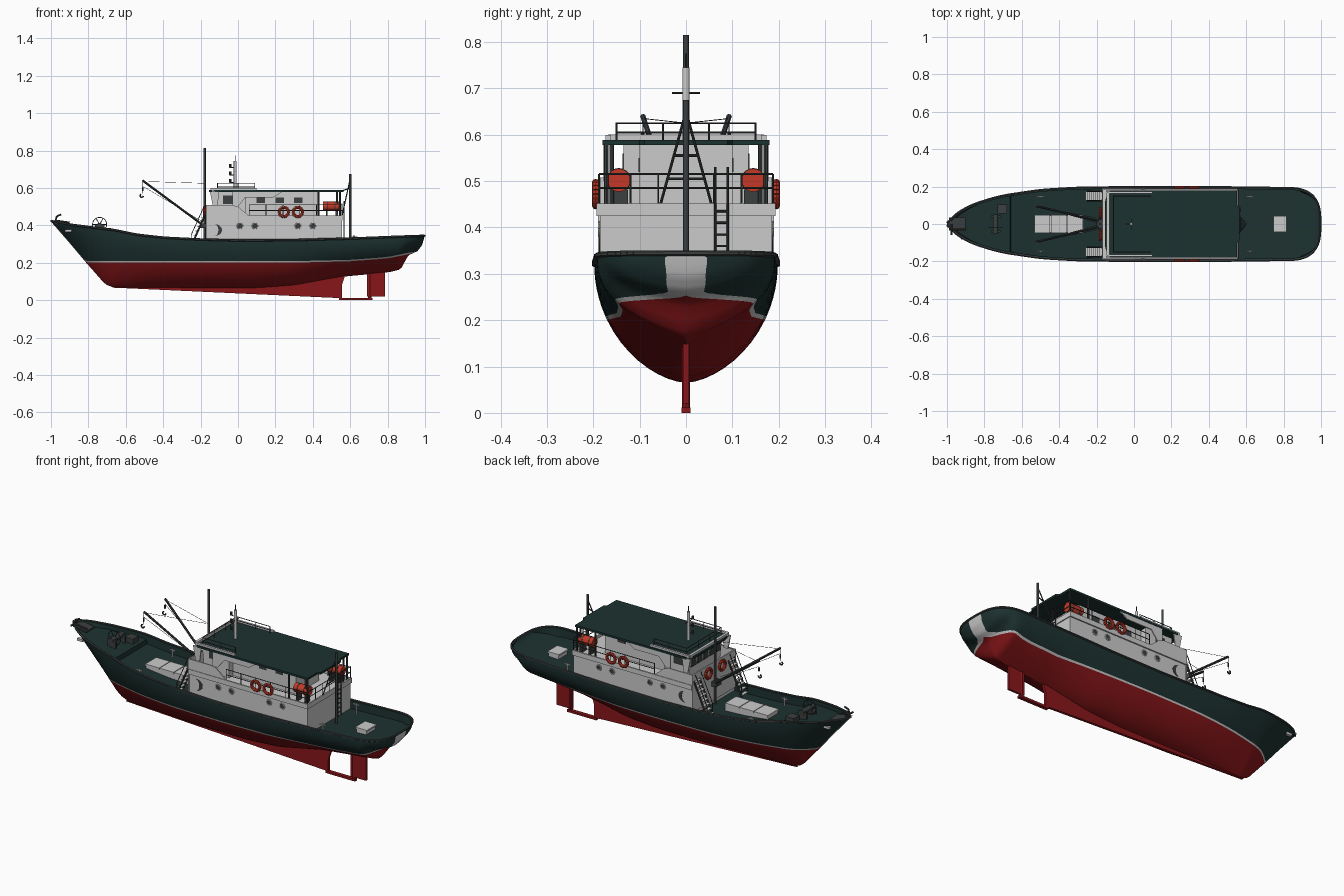
import bpy, bmesh, math
from mathutils import Vector, Matrix

if "Cube" in bpy.data.objects:
    bpy.data.objects.remove(bpy.data.objects["Cube"])

def mat(name, r, g, b):
    m = bpy.data.materials.new(name)
    m.diffuse_color = (r, g, b, 1)
    m.use_nodes = True
    m.node_tree.nodes["Principled BSDF"].inputs["Base Color"].default_value = m.diffuse_color
    return m

GREEN, RED = mat("dark_green", .012, .032, .03), mat("red", .25, .008, .01)
DARK, ORANGE = mat("dark_grey", .045, .05, .05), mat("orange_red", .55, .04, .02)
LIGHT = mat("light_grey", .55, .55, .55)

def finish(name, bm, mats=(), smooth=True):
    me = bpy.data.meshes.new(name)
    bmesh.ops.recalc_face_normals(bm, faces=bm.faces)
    bm.to_mesh(me)
    bm.free()
    for m in mats:
        me.materials.append(m)
    ob = bpy.data.objects.new(name, me)
    bpy.context.collection.objects.link(ob)
    if smooth:
        bpy.ops.object.select_all(action='DESELECT')
        ob.select_set(True)
        bpy.context.view_layer.objects.active = ob
        bpy.ops.object.shade_smooth_by_angle(angle=math.radians(35))
    return ob

def boxes(name, specs, m=LIGHT):
    bm = bmesh.new()
    for x0, x1, y0, y1, z0, z1 in specs:
        M = Matrix.Translation(((x0+x1)/2, (y0+y1)/2, (z0+z1)/2)) @ Matrix.Diagonal((x1-x0, y1-y0, z1-z0, 1))
        bmesh.ops.create_cube(bm, size=1, matrix=M)
    return finish(name, bm, [m], False)

def rods(name, paths, r=.003, m=DARK, seg=8):
    bm = bmesh.new()
    for path in paths:
        for a, b in zip(path, path[1:]):
            a, b = Vector(a), Vector(b)
            d = b - a
            M = Matrix.Translation((a+b)/2) @ d.to_track_quat('Z', 'Y').to_matrix().to_4x4()
            bmesh.ops.create_cone(bm, cap_ends=True, segments=seg, radius1=r, radius2=r, depth=d.length, matrix=M)
    return finish(name, bm, [m])

def prism(name, prof, y0, y1, m=LIGHT, both=False):
    bm = bmesh.new()
    for s in ((1, -1) if both else (1,)):
        f = bm.faces.new([bm.verts.new((x, s*y0, z)) for x, z in prof])
        g = bmesh.ops.extrude_face_region(bm, geom=[f])
        bmesh.ops.translate(bm, verts=[v for v in g['geom'] if isinstance(v, bmesh.types.BMVert)], vec=(0, s*(y1-y0), 0))
    return finish(name, bm, [m], False)

def ring(c, r, axis='y', n=20):
    out = []
    for i in range(n+1):
        a, b = r*math.cos(i*math.tau/n), r*math.sin(i*math.tau/n)
        out.append((c[0]+a, c[1], c[2]+b) if axis == 'y' else (c[0], c[1]+a, c[2]+b))
    return out

def lerp(t, x):
    if x <= t[0][0]: return t[0][1]
    for (a, u), (b, v) in zip(t, t[1:]):
        if x <= b: return u + (v-u)*(x-a)/(b-a)
    return t[-1][1]

def soft(t, x, w=.05):
    return sum(lerp(t, x + w*k/3) for k in range(-3, 4)) / 7

# Hull lines: sheer, keel, waterline, breadth
SHEER = [(-1, .425), (-.9, .405), (-.75, .386), (-.66, .376), (-.55, .352), (-.4, .335), (-.2, .325), (0, .32), (.3, .322), (.6, .33), (.85, .34), (1, .345)]
KEEL = [(-1, .42), (-.9, .305), (-.82, .21), (-.71, .085), (-.66, .066), (.1, .065), (.3, .08), (.55, .125), (.8, .148), (.87, .165), (.91, .24), (.96, .262), (.985, .295), (.997, .34)]
WATER = [(-1, .205), (.3, .205), (.6, .212), (.8, .227), (.92, .252), (1, .262)]
BEAM = [(-1, .006), (-.95, .055), (-.88, .1), (-.72, .15), (-.5, .183), (-.3, .195), (0, .198), (.5, .197), (.8, .193), (1, .193)]
P = [(-1, 1.2), (-.7, 1.5), (-.3, 2), (.3, 2), (.7, 2.6)]
Q = [(-1, .9), (-.8, .9), (-.5, .7), (-.2, .6), (.3, .6), (.6, .95), (.8, 1.15), (.9, .8), (1, .5)]

def beam(x):
    b = lerp(BEAM, x) if x < -.9 else soft(BEAM, x)
    return b * max(0, 1 - ((x-.8)/.197)**3)**.35 if x > .8 else b

def section(x):
    zs = soft(SHEER, x, .03)
    zk = min(lerp(KEEL, x), zs-.003)
    zw = min(max(lerp(WATER, x), zk), zs)
    b, p, q = beam(x), soft(P, x), soft(Q, x)
    def y(z):
        u = min(1, max(0, (z-zk)/(zs-zk)))
        return b * (1-(1-u)**p)**q
    lo, hi = max(zk, zw-.004), min(zs, zw+.004)
    zz = [zk + (lo-zk)*(i/9)**1.8 for i in range(10)] + [hi + (zs-hi)*i/6 for i in range(7)]
    pts = [(y(z), z) for z in zz]
    zd = max(zs - (.022 if x < -.66 else .045), zk + .6*(zs-zk))
    inn = max(0, b-.01)
    return pts + [(inn, zs), (max(0, min(inn, y(zd)-.004)), zd), (0, zd)]

xs = [-1 + .02*i for i in range(17)] + [-.662, -.658] + [-.64 + .04*i for i in range(36)]
xs += [.8 + .197*math.sin(math.pi/2*i/20) for i in range(1, 21)]
bm = bmesh.new()
for s in (1, -1):
    grid = [[bm.verts.new((x, s*y, z)) for y, z in section(x)] for x in xs]
    for A, B in zip(grid, grid[1:]):
        for j in range(len(A)-1):
            f = bm.faces.new((A[j], B[j], B[j+1], A[j+1]))
            f.material_index = 0 if j < 9 else 1 if j == 9 else 2
bmesh.ops.remove_doubles(bm, verts=bm.verts, dist=.0002)
finish("hull_and_deck", bm, [RED, LIGHT, GREEN])
rods("cap_rail", [[(x, s*beam(x), soft(SHEER, x, .03)) for x in xs] for s in (1, -1)], .006, DARK, 6)

# Keel fin, shoe, rudder
prism("keel_fin", [(-.68, .068), (.53, .012), (.555, .012), (.555, .08), (.575, .14), (.3, .11), (-.6, .08)], -.007, .007, RED)
boxes("keel_shoe", [(.54, .72, -.01, .01, 0, .012)], RED)
boxes("rudder", [(.69, .785, -.006, .006, .02, .152)], RED)
rods("rudder_stock", [[(.705, 0, .005), (.705, 0, .17)]], .009, RED)

# Deckhouse with raised lip, bridge and screens
boxes("lower_house", [(-.165, .555, -.186, .186, .27, .437)])
boxes("upper_deck_lip", [(-.17, .56, s*.189-.004, s*.189+.004, .425, .452) for s in (1, -1)] + [(.552, .56, -.188, .188, .425, .452)])
boxes("bridge_cabin", [(-.02, .425, -.1, .1, .43, .58)])
prism("wheelhouse", [(-.11, .43), (-.125, .58), (.04, .58), (.04, .43)], -.135, .135)
boxes("wheelhouse_windows", [(-.123, -.112, y-.02, y+.02, .515, .562) for y in (-.105, -.053, 0, .053, .105)]
      + [(-.08, -.02, s*.135-.002, s*.135+.002, .515, .56) for s in (1, -1)], DARK)
boxes("cabin_windows", [(x, x+.045, s*.1-.002, s*.1+.002, .52, .55) for x in (.1, .2, .3) for s in (1, -1)], DARK)
boxes("cabin_door", [(.423, .428, -.03, .03, .44, .56)])
prism("side_screen", [(-.17, .43), (-.168, .508), (-.03, .508), (.0, .5), (.06, .45), (.06, .43)], .184, .19, LIGHT, True)
boxes("front_screen", [(-.172, -.165, -.19, .19, .3, .508)])
prism("upper_side_panel", [(-.03, .5), (-.03, .582), (.24, .582), (.19, .55), (.04, .55), (.0, .5)], .172, .178, LIGHT, True)
prism("wing_pillar", [(-.135, .505), (-.15, .582), (-.1, .582), (-.11, .505)], .172, .178, LIGHT, True)

# Roof, visor and posts
bm = bmesh.new()
out = [(-.155, -.12), (-.14, -.17), (-.12, -.18), (.55, -.18), (.55, -.1), (.565, -.09)]
f = bm.faces.new([bm.verts.new((x, y, .578)) for x, y in out + [(x, -y) for x, y in out[::-1]]])
g = bmesh.ops.extrude_face_region(bm, geom=[f])
bmesh.ops.translate(bm, verts=[v for v in g['geom'] if isinstance(v, bmesh.types.BMVert)], vec=(0, 0, .011))
finish("bridge_roof", bm, [GREEN], False)
boxes("roof_visor", [(-.146, -.132, -.168, .168, .585, .601)] + [(-.14, .1, s*.168-.006, s*.168+.006, .585, .599) for s in (1, -1)])
rods("roof_posts", [[(x, s*y, .44), (x, s*y, .58)] for s in (1, -1) for x, y in ((.545, .172), (.53, .16), (.43, .172))], .005)

# Railings
def rail(pts, z0, heights):
    return [[(x, y, z0+h) for x, y in pts] for h in heights] + [[(x, y, z0), (x, y, z0+heights[-1])] for x, y in pts]
rods("roof_railing", rail([(.09, -.15), (0, -.15), (-.11, -.15), (-.11, -.05), (-.11, .05), (-.11, .15), (0, .15), (.09, .15)], .585, [.02, .04]), .002)
for s in (1, -1):
    rods("side_railing", rail([(.06, s*.188), (.15, s*.188), (.24, s*.188), (.33, s*.188), (.42, s*.188), (.555, s*.188)], .44, [.04, .07]), .002)
rods("aft_railing", rail([(.556, y) for y in (-.188, -.12, -.06, 0, .06, .12, .188)], .44, [.045, .075]), .002)

# Lifebuoys and liferaft canisters
rods("lifebuoys", [ring((x, s*.195, .472), .025) for x in (.245, .32) for s in (1, -1)]
     + [ring((-.18, y, .47), .025, 'x') for y in (-.06, .06)], .008, ORANGE)
rods("liferafts", [[(.455, s*.145, .502), (.54, s*.145, .502)] for s in (1, -1)], .025, ORANGE, 20)
rods("liferaft_bands", [[(x, s*.145, .502), (x+.005, s*.145, .502)] for s in (1, -1) for x in (.475, .515)], .0262, DARK, 20)
boxes("liferaft_cradles", [(x, x+.008, s*.145-.02, s*.145+.02, .437, .482) for s in (1, -1) for x in (.47, .52)], DARK)

# Portholes and side openings
PORTS = (.01, .09, .32, .4)
rods("porthole_frames", [ring((x, s*.187, .397), .014) for x in PORTS for s in (1, -1)], .003, LIGHT, 6)
rods("porthole_glass", [[(x, s*.18, .397), (x, s*.1875, .397)] for x in PORTS for s in (1, -1)], .013, DARK, 16)
prism("side_opening", [(-.125 + (.04 if math.cos(a) > 0 else -.02) * math.cos(a), .375 + .032*math.sin(a)) for a in [i*math.tau/16 for i in range(16)]], .18, .1875, DARK, True)

# Stairs to the bridge wings and the aft ladder
steps = [(-.25 + .075*i/7, .3 + .165*i/7) for i in range(8)]
boxes("stair_treads", [(x-.009, x+.009, s*.15-.024, s*.15+.024, z-.002, z+.002) for x, z in steps for s in (1, -1)])
rods("stair_sides", [[(-.25, s*y, .29), (-.17, s*y, .47)] for s in (1, -1) for y in (.126, .174)], .005)
rods("stair_handrails", [[(-.25, s*y, .3), (-.25, s*y, .35), (-.18, s*y, .505)] for s in (1, -1) for y in (.126, .174)], .002)
rods("aft_ladder", [[(.566, y, .29), (.566, y, .53)] for y in (.063, .09)] + [[(.566, .063, z), (.566, .09, z)] for z in (.31, .335, .36, .385, .41, .435)], .0025)

# Masts
rods("fore_mast", [[(-.178, 0, .28), (-.178, 0, .815)]], .006, DARK, 12)
rods("wheelhouse_mast", [[(-.015, 0, .585), (-.015, 0, .745)]], .008, LIGHT, 12)
rods("mast_fittings", [[(-.045, 0, z), (-.015, 0, z)] for z in (.63, .67, .71)] + [[(-.015, -.03, .69), (-.015, .03, .69)], [(-.015, 0, .74), (-.015, 0, .775)]], .002)
rods("mast_lamps", [[(-.042, 0, z), (-.042, 0, z+.018)] for z in (.63, .67, .71)], .006)
rods("aft_mast", [[(.6, 0, .28), (.6, 0, .675)]], .006, DARK, 12)
rods("aft_mast_legs", [[(.6, 0, .65), (.556, s*.055, .45)] for s in (1, -1)] + [[(.578, -.028, .555), (.578, .028, .555)], [(.568, -.04, .505), (.568, .04, .505)], [(.6, 0, .6), (.55, 0, .582)]], .003)

# Cargo booms with rigging and hooks
rods("cargo_booms", [[(-.185, s*.015, .4), (-.51, s*.093, .64)] for s in (1, -1)], .006)
rods("boom_rigging", [[(-.178, 0, .625), (-.505, s*.093, .635)] for s in (1, -1)] + [[(-.51, s*.093, .635), (-.51, s*.093, .57)] for s in (1, -1)]
     + [[(-.51, s*.093, .61), (-.19, s*.03, .42)] for s in (1, -1)], .001, DARK, 5)
rods("boom_hooks", [ring((-.515, s*.093, .558), .009, 'y', 10)[3:] for s in (1, -1)] + [[(-.51, s*.093, .585), (-.51, s*.093, .605)] for s in (1, -1)], .004)
boxes("boom_base", [(-.2, -.172, -.025, .025, .385, .41)], DARK)

# Hatches and deck lockers
boxes("cargo_hatch_coaming", [(-.53, -.27, -.045, .045, .27, .318)])
boxes("cargo_hatch_lids", [(-.532 + .088*i, -.448 + .088*i, -.048, .048, .318, .328) for i in range(3)])
boxes("stern_hatch", [(.75, .81, -.04, .04, .28, .312), (.745, .815, -.043, .043, .312, .32)])
boxes("foredeck_locker", [(-.73, -.68, .055, .105, .34, .385)], DARK)
prism("bow_plate", [(-.99, .418), (-.9, .404), (-.9, .396), (-.98, .408)], -.035, .035, DARK)

# Bollards, windlass wheel and anchor
POSTS = [(x, s*.145) for x in (-.5, .62) for s in (1, -1)]
rods("bollard_posts", [[(x, y, .275), (x, y, .345)] for x, y in POSTS], .005, LIGHT)
rods("bollard_bars", [[(x-.018, y, .338), (x+.018, y, .338)] for x, y in POSTS], .004, LIGHT)
rods("windlass_wheel", [ring((-.74, -.02, .405), .038)] + [[(-.74, -.02, .405), (-.74 + .038*math.cos(a), -.02, .405 + .038*math.sin(a))] for a in [i*math.tau/6 for i in range(6)]], .002)
rods("windlass_drum", [[(-.74, -.05, .4), (-.74, .05, .4)]], .014, DARK, 14)
boxes("windlass_base", [(-.765, -.715, s*.04-.005, s*.04+.005, .355, .405) for s in (1, -1)], DARK)
rods("anchor", [[(-.9, -.03, .415), (-.97, -.03, .425)], [(-.945, -.03, .458), (-.968, -.03, .45), (-.976, -.03, .425), (-.968, -.03, .402)], [(-.976, -.06, .425), (-.976, 0, .425)]], .005)
boxes("hawse_plate", [(-.925, -.89, s*.07-.012, s*.07+.004, .365, .378) for s in (1, -1)])
